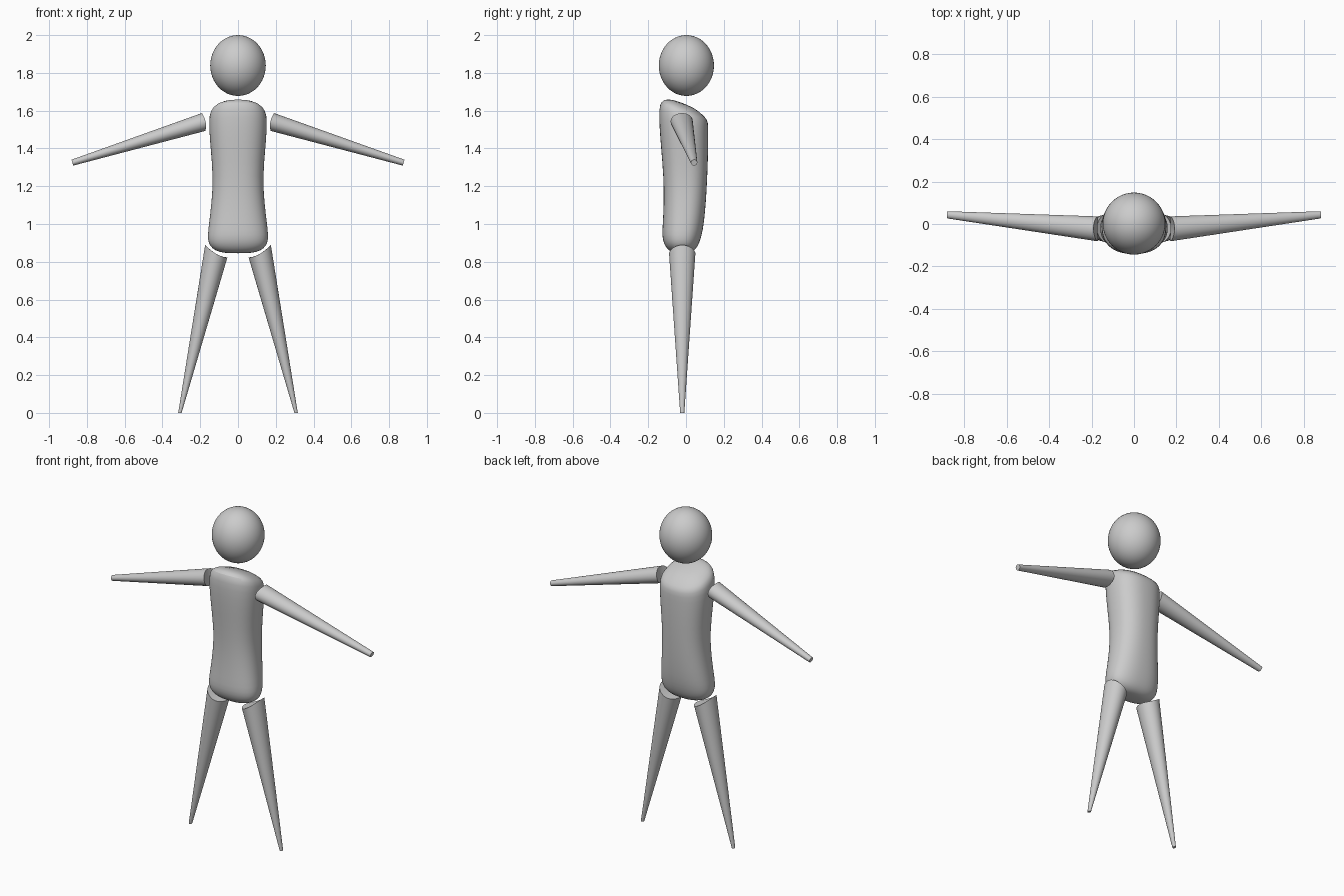
import bpy, bmesh
from math import sin, cos, pi, copysign

if "Cube" in bpy.data.objects:
    bpy.data.objects.remove(bpy.data.objects["Cube"])

SEG = 40
ANGLES = [2 * pi * i / SEG for i in range(SEG)]


def loft(name, rows, subsurf=0):
    """Skin a closed tube through rings of points, with filled ends."""
    bm = bmesh.new()
    rings = [[bm.verts.new(p) for p in row] for row in rows]
    for a, b in zip(rings, rings[1:]):
        for i in range(SEG):
            j = (i + 1) % SEG
            bm.faces.new((a[i], a[j], b[j], b[i]))
    bm.faces.new(rings[0])
    bm.faces.new(rings[-1])
    bmesh.ops.recalc_face_normals(bm, faces=bm.faces[:])
    me = bpy.data.meshes.new(name)
    bm.to_mesh(me)
    bm.free()
    ob = bpy.data.objects.new(name, me)
    bpy.context.collection.objects.link(ob)
    if subsurf:
        mod = ob.modifiers.new("smooth", 'SUBSURF')
        mod.levels = mod.render_levels = subsurf
    bpy.ops.object.select_all(action='DESELECT')
    ob.select_set(True)
    bpy.context.view_layer.objects.active = ob
    bpy.ops.object.shade_smooth_by_angle(angle=pi / 4)
    return ob


def sq(v, p=0.85):
    return copysign(abs(v) ** p, v)


# head
bpy.ops.mesh.primitive_uv_sphere_add(segments=48, ring_count=24, radius=1, location=(0, 0.002, 1.839))
head = bpy.context.object
head.name = "head"
head.scale = (0.147, 0.146, 0.161)
bpy.ops.object.shade_smooth()

# torso: height, half width, front y, back y, backward tilt of the ring
PROFILE = [
    (0.845, 0.05, -0.050, 0.005, 0), (0.851, 0.10, -0.078, 0.032, 0),
    (0.870, 0.138, -0.102, 0.055, 0), (0.900, 0.157, -0.119, 0.071, 0),
    (0.940, 0.161, -0.127, 0.083, 0), (1.000, 0.154, -0.123, 0.095, 0),
    (1.120, 0.139, -0.117, 0.106, 0), (1.250, 0.132, -0.119, 0.113, 0),
    (1.400, 0.145, -0.132, 0.118, 0.03), (1.500, 0.153, -0.141, 0.118, 0.12),
    (1.577, 0.153, -0.143, 0.118, 0.28), (1.606, 0.137, -0.132, 0.103, 0.36),
    (1.628, 0.10, -0.105, 0.070, 0.38), (1.639, 0.05, -0.060, 0.030, 0.38),
]
rows = []
for z, w, yf, yb, k in PROFILE:
    yc, d = (yf + yb) / 2, (yb - yf) / 2
    rows.append([(w * sq(cos(a)), yc + d * sq(sin(a)), z - k * d * sq(sin(a))) for a in ANGLES])
loft("torso", rows, 1)


def arm_point(side, end, s, a):
    """Point on the arm cone; the shoulder end wraps the torso."""
    x = 0.877 if end else 0.18
    for _ in range(12):
        t = (x - 0.18) / 0.697
        y = -0.022 + 0.065 * t + s * (0.058 - 0.041 * t) * cos(a)
        z = 1.541 - 0.216 * t + s * (0.050 - 0.033 * t) * sin(a)
        if end:
            x = 0.877 + 0.28 * (z - 1.325)
        else:
            x = 0.182 + 0.2 * (z - 1.541) - 3 * (y + 0.022) ** 2
    return (side * x, y, z)


def leg_point(side, end, s, a):
    """Point on the leg cone; the hip end is cut to the torso's curve."""
    z = 0.0 if end else 0.85
    for _ in range(20):
        t = 1 - z / 0.82
        x = 0.121 + 0.1865 * t + s * (0.064 - 0.055 * t) * cos(a)
        y = -0.02 + s * (0.068 - 0.057 * t) * sin(a)
        if not end:
            z = 0.823 + 0.067 * max(0, (x - 0.058) / 0.117) ** 1.8
    return (side * x, y, z)


# arms and legs, mirrored left and right
for part, point in (("arm", arm_point), ("leg", leg_point)):
    for label, side in (("left", 1), ("right", -1)):
        steps = [(0, 0.1), (0, 0.4), (0, 0.7), (0, 1), (1, 1), (1, 0.1)]
        loft(f"{label}_{part}", [[point(side, e, s, a) for a in ANGLES] for e, s in steps])
